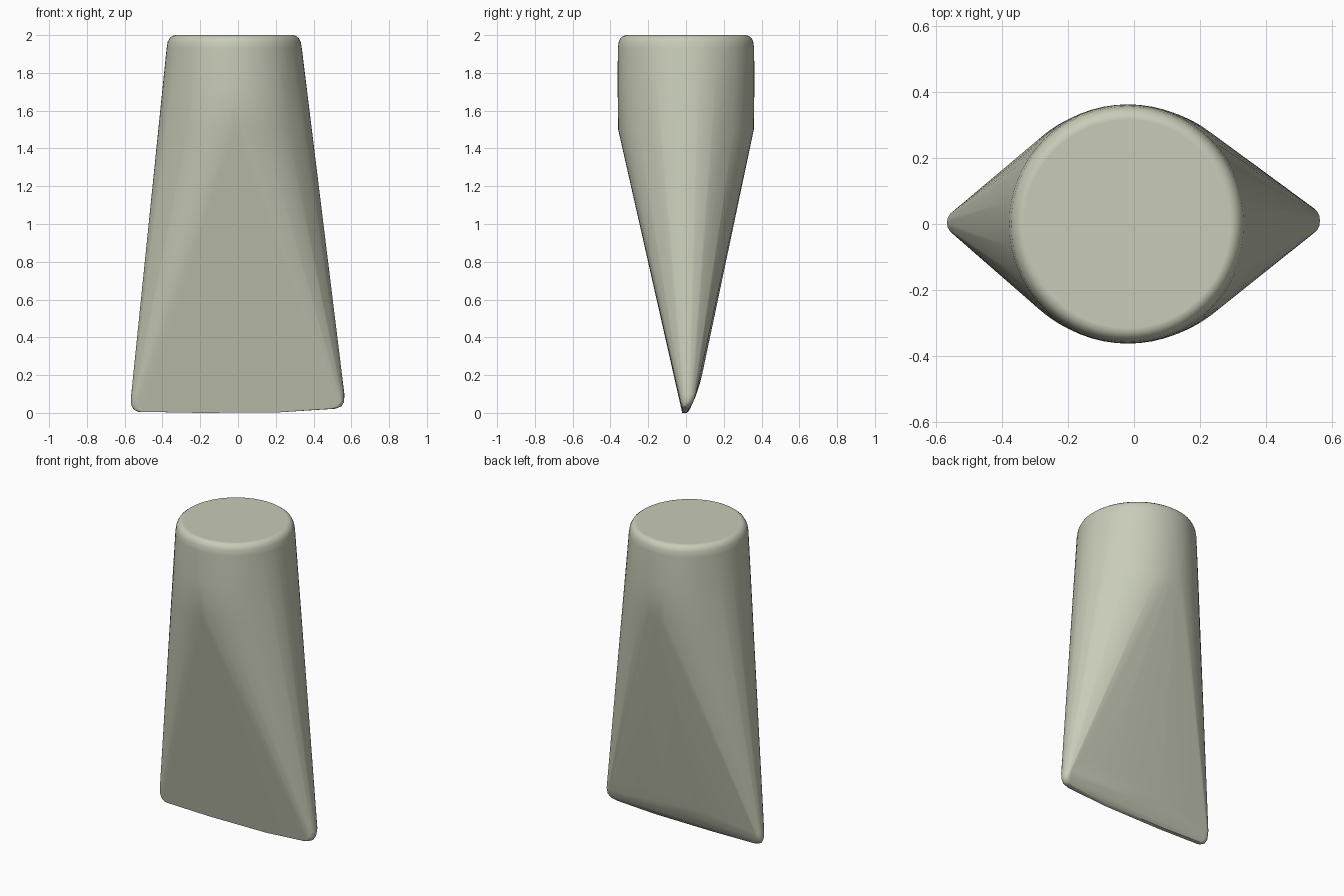
import bpy, bmesh, math

cube = bpy.data.objects.get("Cube")
if cube:
    bpy.data.objects.remove(cube, do_unlink=True)

# Single pale sage colour
mat = bpy.data.materials.new("pale_sage")
colour = (0.578, 0.604, 0.479, 1.0)
mat.diffuse_color = colour
mat.use_nodes = True
bsdf = mat.node_tree.nodes["Principled BSDF"]
bsdf.inputs["Base Color"].default_value = colour
bsdf.inputs["Roughness"].default_value = 0.7


def ring(z, cx, rx, ry, n=64):
    """Points of a horizontal ellipse."""
    return [(cx + rx * math.cos(2 * math.pi * i / n),
             ry * math.sin(2 * math.pi * i / n), z) for i in range(n)]


def tip(side, cx, rx, cy, ry, z, n=8):
    """Half-round arc at one end of the pinched edge."""
    angles = [-math.pi / 2 + math.pi * i / n for i in range(n + 1)]
    return [(side * (cx + rx * math.cos(a)), cy + ry * math.sin(a), z) for a in angles]


points = []

# Round end with a softened rim, and the ring where the flat sides begin
for z, cx, rx, ry in ((2.0, -0.02, 0.312, 0.315), (1.996, -0.02, 0.327, 0.332),
                      (1.985, -0.02, 0.341, 0.346), (1.965, -0.02, 0.352, 0.356),
                      (1.93, -0.02, 0.358, 0.361), (1.72, -0.018, 0.374, 0.362),
                      (1.5, -0.016, 0.39, 0.359)):
    points += ring(z, cx, rx, ry)

# Left and right ends of the pinched edge, with rounded corners
for side, cx, rx, cy, ry, z in ((-1, 0.533, 0.033, 0.004, 0.038, 0.09),
                                (-1, 0.533, 0.033, 0.003, 0.028, 0.045),
                                (-1, 0.525, 0.028, 0.0, 0.020, 0.018),
                                (-1, 0.505, 0.025, -0.004, 0.014, 0.006),
                                (1, 0.53, 0.033, 0.010, 0.042, 0.10),
                                (1, 0.53, 0.032, 0.006, 0.033, 0.06),
                                (1, 0.52, 0.028, 0.0, 0.024, 0.035),
                                (1, 0.49, 0.025, -0.003, 0.018, 0.022)):
    points += tip(side, cx, rx, cy, ry, z)

# Lowest part of the edge, and the sloped relief on the back
for x, y, z in ((-0.2, -0.02, 0.0), (0.22, -0.02, 0.003), (-0.2, 0.006, 0.0),
                (0.22, 0.006, 0.003), (0.5, 0.066, 0.16), (0.3, 0.084, 0.20),
                (0.1, 0.088, 0.215), (-0.15, 0.072, 0.15), (0.3, 0.05, 0.09),
                (0.0, 0.05, 0.085)):
    points.append((x, y, z))

# Stretch a taut skin over the outline
bm = bmesh.new()
for p in points:
    bm.verts.new(p)
bmesh.ops.convex_hull(bm, input=bm.verts[:])
bmesh.ops.delete(bm, geom=[v for v in bm.verts if not v.link_faces], context="VERTS")
bmesh.ops.dissolve_limit(bm, angle_limit=math.radians(0.5),
                         verts=bm.verts[:], edges=bm.edges[:])
bmesh.ops.recalc_face_normals(bm, faces=bm.faces[:])

mesh = bpy.data.meshes.new("tapered_body")
bm.to_mesh(mesh)
bm.free()
mesh.materials.append(mat)
body = bpy.data.objects.new("tapered_body", mesh)
bpy.context.collection.objects.link(body)

# Smooth shading, with large flat areas kept flat
bpy.ops.object.select_all(action="DESELECT")
body.select_set(True)
bpy.context.view_layer.objects.active = body
bpy.ops.object.shade_smooth_by_angle(angle=math.radians(40))
weighted = body.modifiers.new("weighted_normals", "WEIGHTED_NORMAL")
weighted.keep_sharp = True
